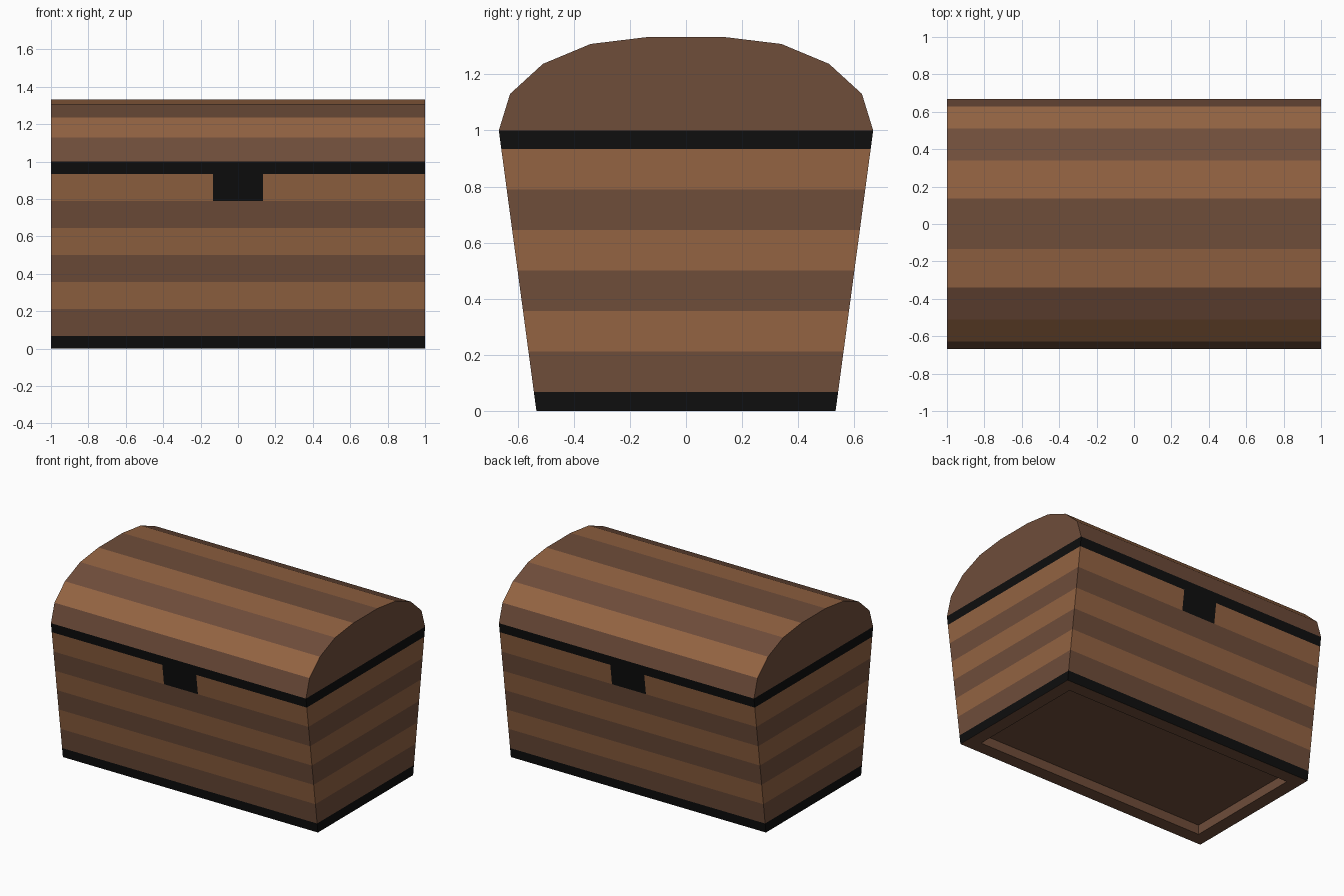
import bpy, bmesh
from mathutils import Vector

if "Cube" in bpy.data.objects:
    bpy.data.objects.remove(bpy.data.objects["Cube"])


def material(name, rgb):
    lin = [((c / 255 + 0.055) / 1.055) ** 2.4 if c > 10 else c / 255 / 12.92 for c in rgb]
    m = bpy.data.materials.new(name)
    m.diffuse_color = (*lin, 1)
    m.use_nodes = True
    m.node_tree.nodes["Principled BSDF"].inputs["Base Color"].default_value = m.diffuse_color
    return m


MATS = [material("dark wood", (111, 77, 58)),
        material("light wood", (147, 99, 66)),
        material("black iron", (14, 14, 14))]
DARK, LIGHT, IRON = range(3)


def finish(bm, name):
    bmesh.ops.recalc_face_normals(bm, faces=bm.faces[:])
    me = bpy.data.meshes.new(name)
    bm.to_mesh(me)
    bm.free()
    for m in MATS:
        me.materials.append(m)
    ob = bpy.data.objects.new(name, me)
    bpy.context.collection.objects.link(ob)
    return ob


def cut(bm, faces, co, no):
    geom = set(faces)
    for f in faces:
        geom.update(f.edges)
        geom.update(f.verts)
    bmesh.ops.bisect_plane(bm, geom=list(geom), plane_co=co, plane_no=no, dist=1e-5)


# Chest body: tapered box cut into planks
IRON_H = 0.067
LEVELS = [IRON_H + i * (1 - 2 * IRON_H) / 6 for i in range(7)]
bm = bmesh.new()
bmesh.ops.create_cube(bm, size=1)
for v in bm.verts:
    top = v.co.z > 0
    v.co = Vector((v.co.x * 2, v.co.y * 2 * (0.667 if top else 0.533), 1 if top else 0))
for z in LEVELS:
    cut(bm, bm.faces[:], (0, 0, z), (0, 0, 1))

# Latch plates, flush with the top plank at front and back
for x in (-0.133, 0.133):
    bm.normal_update()
    plank = [f for f in bm.faces if abs(f.normal.y) > 0.5
             and LEVELS[5] < f.calc_center_median().z < LEVELS[6]]
    cut(bm, plank, (x, 0, 0), (1, 0, 0))

# Colours by height
bm.normal_update()
for f in bm.faces:
    c = f.calc_center_median()
    band = sum(c.z > z for z in LEVELS)
    f.material_index = IRON if band in (0, 7) else (DARK if band % 2 else LIGHT)
    if band == 6 and abs(f.normal.y) > 0.5 and abs(c.x) < 0.1:
        f.material_index = IRON

# Recessed underside; the top is covered by the lid
lid_side = [f for f in bm.faces if f.normal.z > 0.9]
base = [f for f in bm.faces if f.normal.z < -0.9]
for f in base:
    f.material_index = DARK
bmesh.ops.delete(bm, geom=lid_side, context='FACES_ONLY')
bmesh.ops.inset_individual(bm, faces=base, thickness=0.133)
ext = bmesh.ops.extrude_discrete_faces(bm, faces=base)["faces"]
for f in ext:
    for v in f.verts:
        v.co.z += 0.067
finish(bm, "chest_body")

# Lid: arched profile swept along x, planks alternate in colour
half = [(0.667, 1.0), (0.627, 1.13), (0.51, 1.237), (0.34, 1.308), (0.135, 1.333)]
profile = [(-y, z) for y, z in half] + half[::-1]
bm = bmesh.new()
left, right = [[bm.verts.new((x, y, z)) for y, z in profile] for x in (-1, 1)]
n = len(profile)
for i in range(n):
    j = (i + 1) % n
    f = bm.faces.new((left[i], left[j], right[j], right[i]))
    f.material_index = LIGHT if i % 2 else DARK
for ring in (left, right):
    bm.faces.new(ring).material_index = DARK
finish(bm, "lid")
